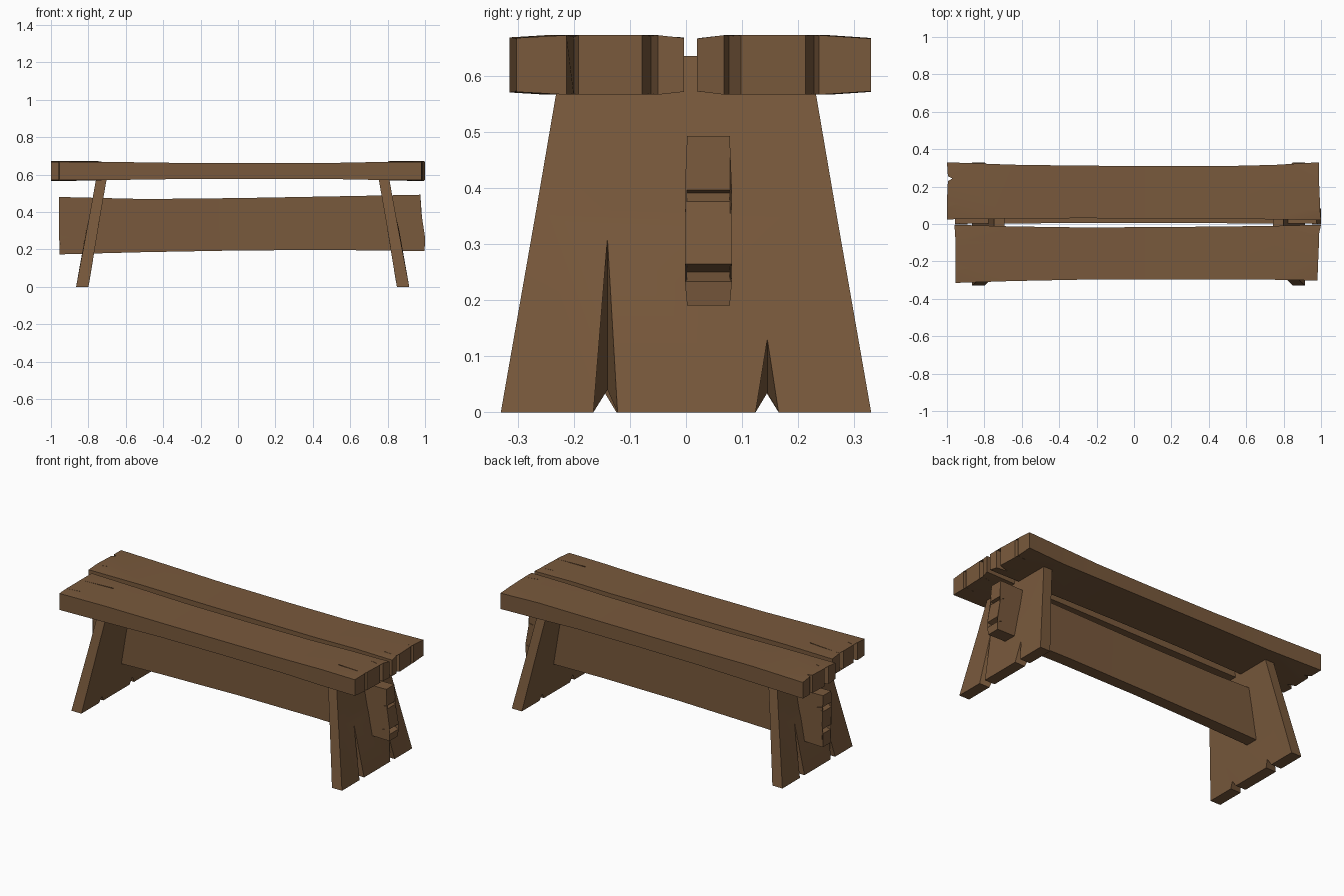
import bpy, bmesh

wood = bpy.data.materials.new("wood")
wood.diffuse_color = (0.19, 0.10, 0.045, 1)


def board(name, left, stations, right, place):
    """Board along u, width v, half thickness h.
    End points (ascending v): (u on face A, u on face B, v, h); stations: (u, v_low, v_high, h)."""
    m, r = len(stations), len(right)
    loop = [(u, u, lo, h) for u, lo, hi, h in stations] + right
    loop += [(u, u, hi, h) for u, lo, hi, h in reversed(stations)] + left[::-1]
    n = len(loop)
    high = lambda i: m + r + m - 1 - i
    bm = bmesh.new()
    sides = [[bm.verts.new(place(ua, v, h)) for ua, ub, v, h in loop],
             [bm.verts.new(place(ub, v, -h)) for ua, ub, v, h in loop]]
    for s in sides:
        bm.faces.new(s[m - 1:m + r + 1])                # split end
        bm.faces.new(s[high(0):] + [s[0]])              # other split end
        for i in range(m - 1):
            bm.faces.new([s[i], s[i + 1], s[high(i + 1)], s[high(i)]])
    a, b = sides
    for i in range(n):
        j = (i + 1) % n
        bm.faces.new([a[i], a[j], b[j], b[i]])
    bmesh.ops.triangulate(bm, faces=[f for f in bm.faces if len(f.verts) > 4])
    bmesh.ops.recalc_face_normals(bm, faces=bm.faces)
    me = bpy.data.meshes.new(name)
    bm.to_mesh(me)
    bm.free()
    me.materials.append(wood)
    ob = bpy.data.objects.new(name, me)
    bpy.context.collection.objects.link(ob)
    bpy.ops.object.select_all(action='DESELECT')
    ob.select_set(True)
    bpy.context.view_layer.objects.active = ob
    bpy.ops.object.shade_smooth_by_angle(angle=0.5)


def end(lo, hi, notches, h, hc):
    """Ragged end: corners (u, v) plus V notches (u, apex A, apex B, v0, v_apex, v1)."""
    pts = [(lo[0], lo[0], lo[1], hc)]
    for u, ta, tb, v0, va, v1 in notches:
        pts += [(u, u, v0, h), (ta, tb, va, h), (u, u, v1, h)]
    return pts + [(hi[0], hi[0], hi[1], hc)]


# seat planks
seat = lambda u, v, d: (u, v, 0.619 + d)
board("seat_plank_back",
      end((-1, 0.025), (-1, 0.33), [(-1, -0.935, -0.95, 0.09, 0.11, 0.125),
                                    (-0.995, -0.97, -0.96, 0.23, 0.243, 0.255)], 0.053, 0.048),
      [(-0.65, 0.029, 0.317, 0.048), (-0.3, 0.031, 0.312, 0.043), (0.1, 0.03, 0.31, 0.042),
       (0.5, 0.027, 0.31, 0.043), (0.75, 0.025, 0.316, 0.048)],
      end((1, 0.02), (0.99, 0.33), [(0.995, 0.91, 0.93, 0.068, 0.077, 0.098),
                                    (0.99, 0.955, 0.93, 0.213, 0.228, 0.237)], 0.053, 0.047),
      seat)
board("seat_plank_front",
      end((-0.955, -0.315), (-0.96, -0.004), [(-0.955, -0.87, -0.9, -0.25, -0.235, -0.21),
                                              (-0.955, -0.745, -0.88, -0.115, -0.1, -0.08)],
          0.053, 0.049),
      [(-0.65, -0.305, -0.013, 0.048), (-0.3, -0.298, -0.018, 0.043), (0.1, -0.296, -0.017, 0.042),
       (0.5, -0.296, -0.013, 0.043), (0.75, -0.298, -0.01, 0.048)],
      end((0.98, -0.302), (1, -0.004), [(0.985, 0.8, 0.93, -0.213, -0.2, -0.192),
                                        (0.99, 0.92, 0.93, -0.078, -0.062, -0.05)], 0.053, 0.048),
      seat)

# long stretcher pushed through both legs
board("stretcher",
      end((-0.955, 0.173), (-0.957, 0.48), [(-0.952, -0.89, -0.91, 0.25, 0.265, 0.278),
                                            (-0.957, -0.932, -0.92, 0.385, 0.403, 0.413)],
          0.042, 0.038),
      [(-0.5, 0.185, 0.469, 0.036), (0, 0.194, 0.474, 0.034), (0.5, 0.197, 0.483, 0.036)],
      end((0.996, 0.19), (0.975, 0.492), [(1, 0.952, 0.965, 0.233, 0.25, 0.264),
                                          (0.98, 0.96, 0.95, 0.376, 0.391, 0.396)], 0.042, 0.038),
      lambda u, v, d: (u, 0.04 - d, v))


# splayed legs, the left one turned half round
def leg_right(u, v, d):
    return (0.8825 - 0.177 * u + d, v, u)


def leg_left(u, v, d):
    x, y, z = leg_right(u, v, d)
    return (0.05 - x, -y, z)


for name, place in (("leg_right", leg_right), ("leg_left", leg_left)):
    board(name,
          end((0, -0.33), (0, 0.33), [(0, 0.31, 0.04, -0.165, -0.14, -0.122),
                                      (0, 0.13, 0.035, 0.124, 0.145, 0.165)], 0.033, 0.033),
          [(0.36, -0.267, 0.267, 0.029)],
          end((0.635, -0.22), (0.635, 0.22), [], 0.028, 0.028),
          place)
